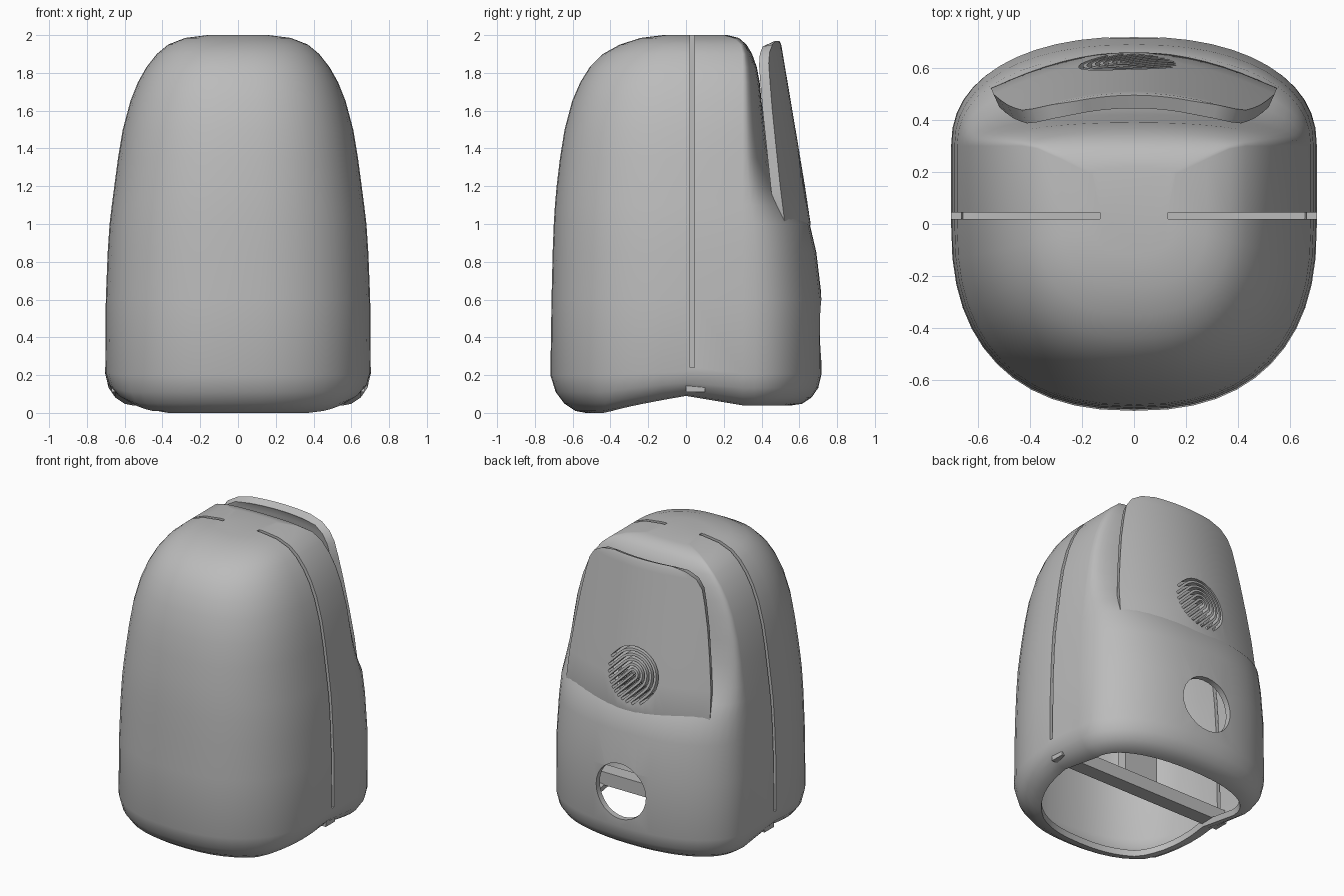
import bpy, bmesh, math
from mathutils import Vector

old = bpy.data.objects.get("Cube")
if old:
    bpy.data.objects.remove(old, do_unlink=True)

grey = bpy.data.materials.new("plain_grey")
grey.use_nodes = True
GREY = (0.5, 0.5, 0.5, 1)
grey.diffuse_color = GREY
grey.node_tree.nodes["Principled BSDF"].inputs["Base Color"].default_value = GREY


def finish(name, bm):
    bmesh.ops.recalc_face_normals(bm, faces=bm.faces)
    mesh = bpy.data.meshes.new(name)
    bm.to_mesh(mesh)
    bm.free()
    mesh.materials.append(grey)
    ob = bpy.data.objects.new(name, mesh)
    bpy.context.scene.collection.objects.link(ob)
    return ob


def add_box(bm, lo, hi):
    lo, hi = Vector(lo), Vector(hi)
    verts = bmesh.ops.create_cube(bm, size=1)["verts"]
    for v in verts:
        v.co = (lo + hi) / 2 + Vector(a * b for a, b in zip(v.co, hi - lo))


def smooth(ob):
    bpy.ops.object.select_all(action="DESELECT")
    ob.select_set(True)
    bpy.context.view_layer.objects.active = ob
    bpy.ops.object.shade_smooth_by_angle(angle=math.radians(35))


def cut(ob, cutter):
    mod = ob.modifiers.new("cut", "BOOLEAN")
    mod.operation, mod.solver, mod.object = "DIFFERENCE", "EXACT", cutter
    cutter.hide_render = True
    cutter.hide_viewport = True


def bake(ob):
    dg = bpy.context.evaluated_depsgraph_get()
    mesh = bpy.data.meshes.new_from_object(ob.evaluated_get(dg))
    ob.modifiers.clear()
    ob.data = mesh


def arch(y):
    # lift of the bottom rim: raised at the sides
    if y < 0:
        return 0.09 * max(0, 1 + y / 0.42) ** 0.8
    return 0.04 + 0.05 * max(0, 1 - y / 0.3)


def ring(z, half, front, back, steps=12):
    # straight flanks, with a rounded front and a rounded back
    mid = min(0.3, back - 0.03)
    pts = []
    for start, depth, p, a0 in ((mid, back - mid, 2.25, 0), (0, front, 2.4, math.pi)):
        for i in range(2 * steps + 1):
            a = a0 + math.pi * i / (2 * steps)
            c, s = math.cos(a), math.sin(a)
            x = half * math.copysign(abs(c) ** (2 / p), c)
            y = start + depth * math.copysign(abs(s) ** (2 / p), s)
            pts.append((x, y, z + arch(y) * max(0, 1 - z / 0.25)))
    return pts


# Shell: height, half width, front depth, back depth
sections = [
    (0.0, 0.56, 0.53, 0.56), (0.01, 0.60, 0.585, 0.615), (0.05, 0.65, 0.645, 0.665),
    (0.11, 0.685, 0.69, 0.70), (0.2, 0.703, 0.718, 0.718), (0.6, 0.70, 0.712, 0.72),
    (0.85, 0.69, 0.706, 0.69), (1.0, 0.68, 0.70, 0.655), (1.1, 0.668, 0.694, 0.57),
    (1.2, 0.655, 0.685, 0.50), (1.35, 0.635, 0.667, 0.44), (1.5, 0.61, 0.643, 0.42),
    (1.65, 0.57, 0.603, 0.40), (1.75, 0.53, 0.56, 0.39), (1.83, 0.485, 0.51, 0.375),
    (1.9, 0.43, 0.44, 0.35), (1.95, 0.37, 0.35, 0.32), (1.985, 0.28, 0.24, 0.28),
    (2.0, 0.16, 0.12, 0.22)]
bm = bmesh.new()
rows = [[bm.verts.new(p) for p in ring(*s)] for s in sections]
for low, high in zip(rows, rows[1:]):
    for i in range(len(low)):
        j = (i + 1) % len(low)
        bm.faces.new((low[i], low[j], high[j], high[i]))
bm.faces.new(rows[-1])
shell = finish("shell", bm)
solid = shell.modifiers.new("wall", "SOLIDIFY")
solid.thickness, solid.offset = 0.04, -1

# Back flap: height, half width, outer depth
flap_rows = [(0.88, 0.5, 0.63), (1.0, 0.55, 0.66), (1.2, 0.54, 0.63), (1.4, 0.515, 0.597),
             (1.6, 0.485, 0.563), (1.75, 0.455, 0.538), (1.85, 0.43, 0.521),
             (1.91, 0.39, 0.511), (1.95, 0.32, 0.504), (1.97, 0.22, 0.495)]
COLS = 16
bm = bmesh.new()
grid = []
for z, half, y in flap_rows:
    xs = [half * (2 * i / COLS - 1) for i in range(COLS + 1)]
    grid.append([bm.verts.new((x, y - 0.45 * x * x, z)) for x in xs])
for low, high in zip(grid, grid[1:]):
    for i in range(COLS):
        bm.faces.new((low[i + 1], low[i], high[i], high[i + 1]))
flap = finish("back_flap", bm)
if flap.data.polygons[0].normal.y < 0:
    flap.data.flip_normals()
solid = flap.modifiers.new("thickness", "SOLIDIFY")
solid.thickness, solid.offset = 0.055, -1

# Side slots running over the top
bm = bmesh.new()
for s in (-1, 1):
    add_box(bm, (min(s * 0.13, s * 0.9), 0.02, 0.24), (max(s * 0.13, s * 0.9), 0.045, 2.2))
slots = finish("slot_cutter", bm)

# Round port low on the back
bm = bmesh.new()
bmesh.ops.create_cone(bm, cap_ends=True, segments=28, radius1=0.19, radius2=0.19, depth=0.5)
port = finish("port_cutter", bm)
port.location = (0, 0.75, 0.45)
port.rotation_euler.x = math.pi / 2

# Ridge pattern: nested loops with diagonal arms, clipped to a disc
LIMIT, WIDTH = 0.19, 0.008
arm, side = Vector((0.707, -0.707)), Vector((0.707, 0.707))
centre = Vector((-0.03, 1.23))
bm = bmesh.new()
for k in range(6):
    r = 0.015 + 0.032 * k
    reach = math.sqrt(LIMIT ** 2 - r ** 2)
    angles = [math.pi * i / 14 for i in range(15)]
    path = [(r, reach, 1, 0)]
    path += [(r * math.cos(a), -r * math.sin(a), math.cos(a), -math.sin(a)) for a in angles]
    path += [(-r, reach, -1, 0)]
    loops = []
    for u, v, nu, nv in path:
        p, n = centre + side * u + arm * v, side * nu + arm * nv
        corners = [(p + n * w, y) for w, y in
                   ((-WIDTH, 0.5), (WIDTH, 0.5), (WIDTH, 0.8), (-WIDTH, 0.8))]
        loops.append([bm.verts.new((q.x, y, q.y)) for q, y in corners])
    for a, b in zip(loops, loops[1:]):
        for i in range(4):
            j = (i + 1) % 4
            bm.faces.new((a[i], a[j], b[j], b[i]))
    bm.faces.new(loops[0])
    bm.faces.new(loops[-1])
ridges = finish("ridge_cutter", bm)

for ob, cutters in ((shell, (slots, port, ridges)), (flap, (ridges,))):
    for c in cutters:
        cut(ob, c)
    bake(ob)
    smooth(ob)
for c in (slots, port, ridges):
    bpy.data.objects.remove(c, do_unlink=True)

# Inner frame: bottom crossbar and central rib
bm = bmesh.new()
add_box(bm, (-0.67, 0.0, 0.11), (0.67, 0.1, 0.2))
finish("bottom_crossbar", bm)
bm = bmesh.new()
add_box(bm, (-0.13, 0.0, 0.2), (0.13, 0.07, 1.97))
finish("central_rib", bm)
